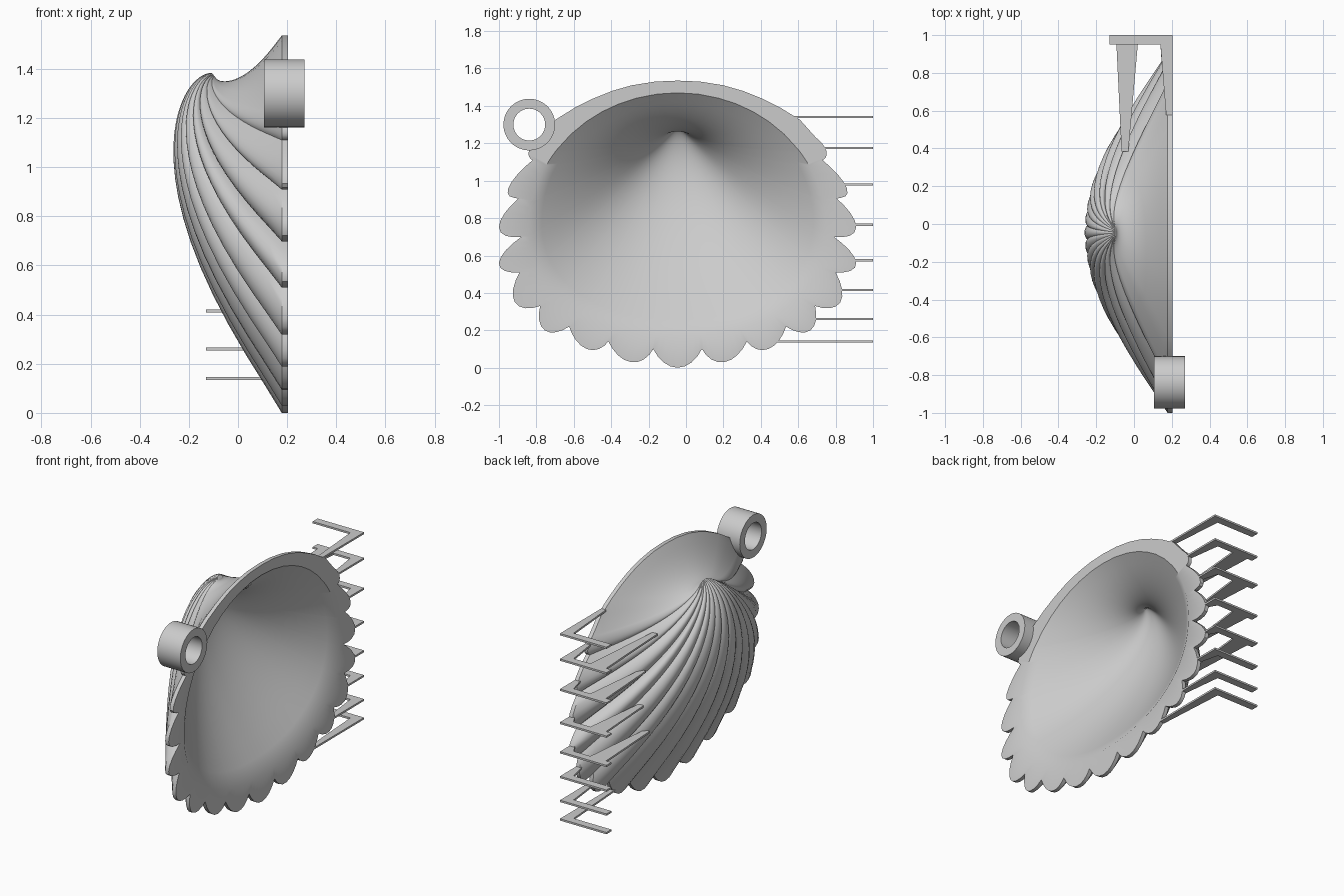
import bpy, bmesh, math
from mathutils import Vector
from mathutils.bvhtree import BVHTree

cube = bpy.data.objects.get("Cube")
if cube:
    bpy.data.objects.remove(cube, do_unlink=True)

GREY = (0.6, 0.6, 0.6, 1)
mat = bpy.data.materials.new("plain_grey")
mat.use_nodes = True
mat.diffuse_color = GREY
mat.node_tree.nodes["Principled BSDF"].inputs["Base Color"].default_value = GREY

MID_Y = -0.045


def add_object(name, bm, smooth=None):
    bmesh.ops.recalc_face_normals(bm, faces=bm.faces)
    mesh = bpy.data.meshes.new(name)
    bm.to_mesh(mesh)
    mesh.materials.append(mat)
    obj = bpy.data.objects.new(name, mesh)
    bpy.context.collection.objects.link(obj)
    if smooth:
        bpy.ops.object.select_all(action='DESELECT')
        obj.select_set(True)
        bpy.context.view_layer.objects.active = obj
        bpy.ops.object.shade_smooth_by_angle(angle=math.radians(smooth))
    return obj


def loft(bm, rings, closed=False):
    """Skin equal-length rings of points, capping or closing the ends."""
    rows = [[bm.verts.new(p) for p in ring] for ring in rings]
    pairs = list(zip(rows, rows[1:]))
    if closed:
        pairs.append((rows[-1], rows[0]))
    else:
        bm.faces.new(rows[0])
        bm.faces.new(rows[-1])
    for a, b in pairs:
        for i in range(len(a)):
            bm.faces.new((a[i - 1], a[i], b[i], b[i - 1]))


def prism(bm, outline, z, thick=0.012):
    loft(bm, [[(x, y, z + d) for x, y in outline] for d in (-thick / 2, thick / 2)])


# Scalloped rim outline: half of it as (distance from the middle, height)
valleys = [(-.13, .10), (.13, .10), (.37, .14), (.58, .22), (.735, .33),
           (.845, .51), (.835, .70), (.845, .91), (.775, 1.11), (.74, 1.23)]
tips = [(0, 0), (.25, .03), (.485, .10), (.71, .20), (.87, .35),
        (.955, .56), (.955, .75), (.905, .96), (.795, 1.16)]
crest = [(.655, 1.325), (.55, 1.39), (.45, 1.44), (.35, 1.48), (.245, 1.51), (.12, 1.53)]

SEGS = 8
half = []
for a, tip, b in zip(valleys, tips, valleys[1:]):
    a, tip, b = Vector(a), Vector(tip), Vector(b)
    m = (a + b) / 2
    for k in range(SEGS):
        t = k / SEGS
        along = .4 * math.cos(math.pi * t) + .6 * (1 - 2 * t)
        half.append(m + (a - b) / 2 * along + (tip - m) * math.sin(math.pi * t))
half = half[SEGS // 2:] + [Vector(valleys[-1])] + [Vector(p) for p in crest]
mirrored = [Vector((-p.x, p.y)) for p in reversed(half[1:])]
outer = half + [Vector((0, 1.535))] + mirrored


def opening_point(p):
    """Point of the smooth mouth in the same direction as an outline point."""
    centre = Vector((0, .74))
    d = (p - centre).normalized()
    n, height = (2.2, .57) if d.y < 0 else (2, .73)
    r = (abs(d.x / .795) ** n + abs(d.y / height) ** n) ** (-1 / n)
    return centre + d * r


inner = [opening_point(p) for p in outer]


def section(outline, x0, pole, shrink, degrees, spread):
    """Outline shrunk and turned about the pole along a spiral."""
    s, turn = math.exp(-shrink), math.radians(degrees) * shrink ** 1.1
    c, sn = math.cos(turn), math.sin(turn)
    ring = []
    for p in outline:
        dx, dz = x0 - pole[0], p.y - pole[1]
        ring.append((pole[0] + s * (dx * c + dz * sn),
                     MID_Y + s ** spread * p.x,
                     pole[1] + s * (dz * c - dx * sn)))
    return ring


# Shell: ribbed outside, flat rim, smooth hollow inside
STEPS = 28
shrinks = [4.2 * (i / STEPS) ** 1.15 for i in range(STEPS + 1)]
rings = [section(outer, .178, (-.09, 1.37), k, 28.5, .9) for k in reversed(shrinks)]
rings.append([(.203, MID_Y + p.x, p.y) for p in outer])
rings += [section(inner, .203, (-.12, 1.28), k, 23, 1) for k in shrinks]
bm = bmesh.new()
loft(bm, rings)
tree = BVHTree.FromBMesh(bm)
add_object("shell", bm, 35)

# Hanging ring on the rim
bm = bmesh.new()
loft(bm, [[(x, -.838 + r * math.cos(math.tau * i / 48), 1.3 + r * math.sin(math.tau * i / 48))
           for i in range(48)]
          for x, r in ((.105, .138), (.27, .138), (.27, .085), (.105, .085))], closed=True)
add_object("hanging_ring", bm, 35)


def reach(x, z):
    """Where an arm running inward meets the shell."""
    hit = tree.ray_cast(Vector((x, .95, z)), Vector((0, -1, 0)))[0]
    return hit.y if hit else 0


# Stack of thin brackets on the side, with arms tapering to the shell
for i, z in enumerate((1.34, 1.175, .98, .765, .575, .415, .26, .14)):
    bm = bmesh.new()
    prism(bm, [(-.13, .95), (.203, .95), (.203, 1), (-.13, 1)], z)
    end = reach(.19, z) - .01
    prism(bm, [(.14, .95), (.203, .95), (.203, end), (.17, end)], z)
    end = reach(-.045, z) - .005
    if 0 < i < 5 and end > .2:
        end = max(end, .385)
        prism(bm, [(-.093, .95), (.02, .95), (-.03, end), (-.066, end)], z)
    add_object(f"bracket_{i + 1}", bm)
